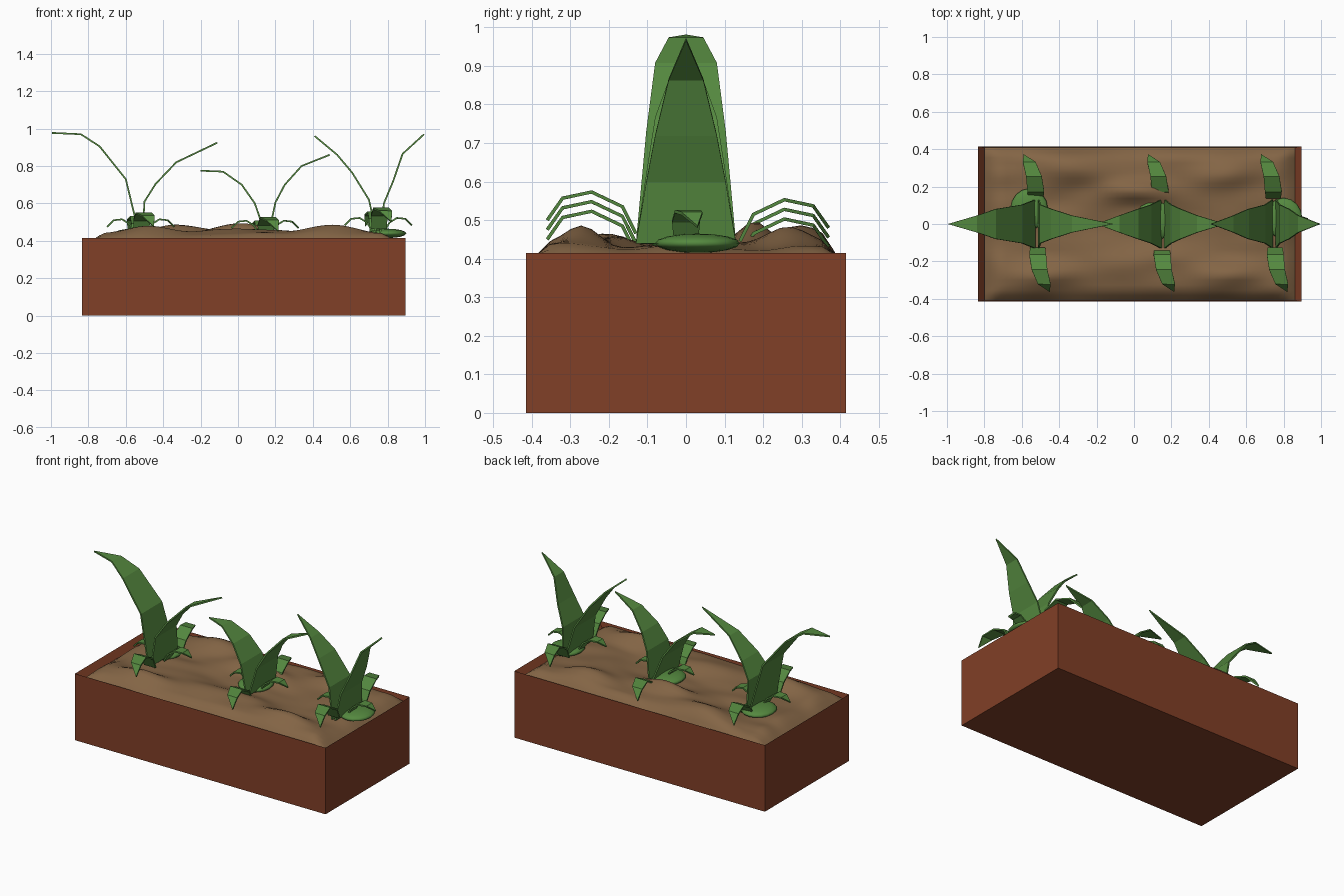
import bpy, bmesh, math
from mathutils import Vector, noise

cube = bpy.data.objects.get("Cube")
if cube:
    bpy.data.objects.remove(cube, do_unlink=True)


def material(name, rgb):
    m = bpy.data.materials.new(name)
    m.use_nodes = True
    m.diffuse_color = (*rgb, 1)
    m.node_tree.nodes["Principled BSDF"].inputs["Base Color"].default_value = (*rgb, 1)
    return m


terracotta = material("terracotta", (0.22, 0.05, 0.02))
earth = material("earth brown", (0.23, 0.13, 0.06))
green = material("leaf green", (0.09, 0.25, 0.05))


def finish(bm, name, mat, smooth=False):
    bmesh.ops.recalc_face_normals(bm, faces=bm.faces)
    mesh = bpy.data.meshes.new(name)
    bm.to_mesh(mesh)
    bm.free()
    mesh.materials.append(mat)
    for p in mesh.polygons:
        p.use_smooth = smooth
    ob = bpy.data.objects.new(name, mesh)
    bpy.context.collection.objects.link(ob)
    return ob


# Planter box: outer walls and thin sloping inner walls
CX, RIM = 0.03, 0.415
bm = bmesh.new()
rings = []
for hx, hy, z in ((0.865, 0.415, 0), (0.865, 0.415, RIM), (0.83, 0.408, 0.37)):
    rings.append([bm.verts.new((CX + sx * hx, sy * hy, z))
                  for sx, sy in ((-1, -1), (1, -1), (1, 1), (-1, 1))])
for low, high in zip(rings, rings[1:]):
    for i in range(4):
        j = (i + 1) % 4
        bm.faces.new((low[i], low[j], high[j], high[i]))
bm.faces.new(rings[0])
bm.faces.new(rings[2])
finish(bm, "planter_box", terracotta)

# Soil: grid raised by long soft ridges: x, y, length, breadth, height
RIDGES = ((-0.3, 0.29, 0.22, 0.08, 0.055), (0.02, 0.18, 0.2, 0.06, 0.06),
          (0.5, 0.26, 0.16, 0.08, 0.05), (-0.45, -0.27, 0.22, 0.07, 0.045),
          (0.52, -0.27, 0.2, 0.07, 0.055), (0.05, -0.2, 0.2, 0.09, 0.045))


def soil_height(x, y):
    z = 0.428 + 0.018 * noise.noise(Vector((x * 4, y * 9, 0.3)))
    for rx, ry, sx, sy, h in RIDGES:
        z += h * math.exp(-((x - rx) / sx) ** 2 - ((y - ry) / sy) ** 2)
    edge = min(1, (0.83 - abs(x - CX)) / 0.08, (0.408 - abs(y)) / 0.05)
    return 0.38 + (min(z, 0.495) - 0.38) * max(0, edge) ** 0.7


bm = bmesh.new()
bmesh.ops.create_grid(bm, x_segments=56, y_segments=30, size=1)
for v in bm.verts:
    x, y = CX + v.co.x * 0.83, v.co.y * 0.408
    v.co = (x, y, soil_height(x, y))
finish(bm, "soil", earth, True)


# Leaf: ribbon swept along a path, ending in a point
def leaf(name, path, widths, side):
    bm = bmesh.new()
    side = Vector(side)
    rows = [[bm.verts.new(Vector(p) + side * w * s) for s in (-1, 1)]
            for p, w in zip(path, widths)]
    tip = bm.verts.new(path[-1])
    for a, b in zip(rows, rows[1:]):
        bm.faces.new((a[0], a[1], b[1], b[0]))
    bm.faces.new((rows[-1][0], rows[-1][1], tip))
    ob = finish(bm, name, green)
    mod = ob.modifiers.new("thickness", 'SOLIDIFY')
    mod.thickness = 0.009
    mod.offset = 0


# Each plant: name, centre x, height shift, tall leaf profiles (x, z), blob centre
PLANTS = (
    ("right", -0.52, 0,
     ((-0.53, 0.44), (-0.6, 0.73), (-0.74, 0.905), (-0.84, 0.97), (-0.995, 0.977)),
     ((-0.51, 0.44), (-0.5, 0.61), (-0.44, 0.705), (-0.33, 0.82), (-0.11, 0.925)),
     (-0.56, 0.08)),
    ("middle", 0.145, -0.025,
     ((0.145, 0.44), (0.09, 0.6), (0.02, 0.7), (-0.08, 0.77), (-0.2, 0.775)),
     ((0.165, 0.44), (0.2, 0.605), (0.25, 0.7), (0.34, 0.8), (0.49, 0.86)),
     (0.11, 0.02)),
    ("left", 0.75, 0.025,
     ((0.74, 0.44), (0.7, 0.62), (0.61, 0.765), (0.53, 0.86), (0.41, 0.96)),
     ((0.76, 0.44), (0.78, 0.6), (0.83, 0.72), (0.88, 0.865), (0.995, 0.97)),
     (0.8, 0.03)),
)
TALL = (0.13, 0.103, 0.08, 0.045)
SMALL = (0.04, 0.045, 0.042, 0.034)
# Low leaf paths: distance outward, sideways drift, height
LOW_Y = ((0.13, 0, 0.44), (0.165, 0, 0.51), (0.245, 0.01, 0.548),
         (0.32, 0.035, 0.532), (0.36, 0.065, 0.475))
LOW_X = ((0.03, 0, 0.44), (0.06, 0, 0.49), (0.1, 0.005, 0.515),
         (0.145, 0.015, 0.51), (0.18, 0.03, 0.475))

for label, px, dz, tall_a, tall_b, blob in PLANTS:
    for part, prof in (("tall_leaf_a", tall_a), ("tall_leaf_b", tall_b)):
        leaf(f"{label}_{part}", [(x, 0, z) for x, z in prof], TALL, (0, 1, 0))
    for s, part in ((-1, "front"), (1, "back")):
        lift = dz if s < 0 else dz - 0.02
        path = [(px - s * (0.005 + side), s * (out + 0.01 * (s > 0)), z + lift)
                for out, side, z in LOW_Y]
        leaf(f"{label}_low_leaf_{part}", path, SMALL, (1, 0, 0))
    for s, part in ((-1, "outer_right"), (1, "outer_left")):
        path = [(px + s * out, s * side, z + dz * 0.3) for out, side, z in LOW_X]
        leaf(f"{label}_low_leaf_{part}", path, [w * 0.8 for w in SMALL], (0, 1, 0))
    # Rounded crown at the foot of the plant
    bm = bmesh.new()
    bmesh.ops.create_uvsphere(bm, u_segments=16, v_segments=8, radius=1)
    for v in bm.verts:
        v.co = (blob[0] + v.co.x * 0.1, blob[1] + v.co.y * 0.11, 0.44 + v.co.z * 0.025)
    finish(bm, f"{label}_crown", green, True)
